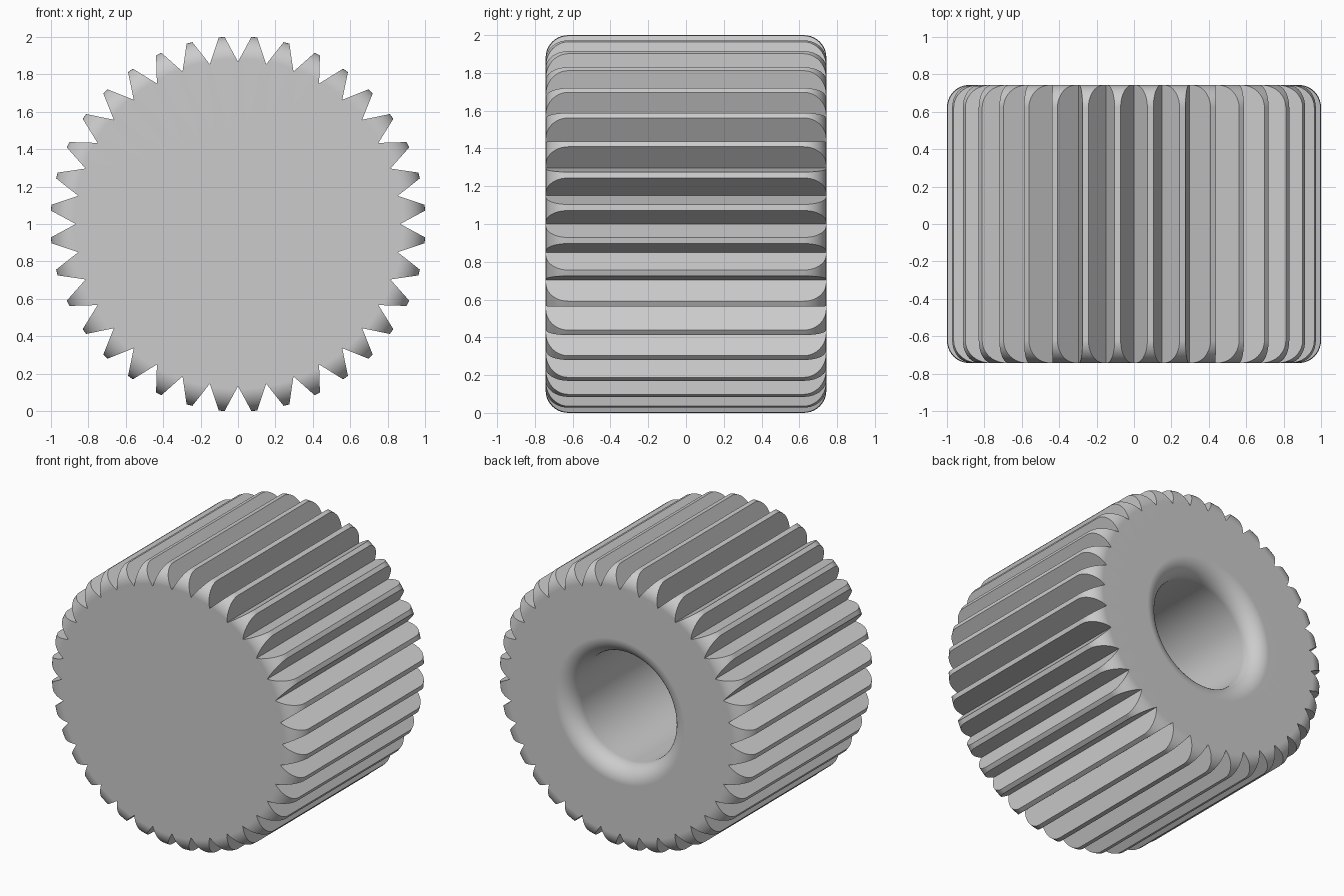
import bpy, bmesh
from math import sin, cos, pi, radians
from mathutils import Vector, Matrix

if "Cube" in bpy.data.objects:
    bpy.data.objects.remove(bpy.data.objects["Cube"], do_unlink=True)

TEETH = 36
HALF = 0.743          # half the length along y
TIP, VALLEY = 1.0026, 0.867
ROUND = 0.12          # outer edge rounding
BORE, LIP = 0.39, 0.12
BORE_DEPTH = 1.2

grey = bpy.data.materials.new("light_grey")
grey.use_nodes = True
grey.diffuse_color = (0.6, 0.6, 0.6, 1)
grey.node_tree.nodes["Principled BSDF"].inputs["Base Color"].default_value = (0.6, 0.6, 0.6, 1)


def make_object(name, bm):
    bmesh.ops.recalc_face_normals(bm, faces=bm.faces)
    mesh = bpy.data.meshes.new(name)
    bm.to_mesh(mesh)
    bm.free()
    mesh.materials.append(grey)
    obj = bpy.data.objects.new(name, mesh)
    obj.location.z = 1
    bpy.context.collection.objects.link(obj)
    return obj


def arc(r, y, radius, start, end, steps=10):
    angles = [radians(start + (end - start) * i / steps) for i in range(steps + 1)]
    return [(r + radius * cos(a), y + radius * sin(a)) for a in angles]


# Turned body: closed front, rounded rims, blind bore with a rounded lip at the back
profile = [(0, -HALF)]
profile += arc(TIP - ROUND, -HALF + ROUND, ROUND, -90, 0)
profile += arc(TIP - ROUND, HALF - ROUND, ROUND, 0, 90)
profile += arc(BORE + LIP, HALF - LIP, LIP, 90, 180)
profile += [(BORE, HALF - BORE_DEPTH), (0, HALF - BORE_DEPTH)]
bm = bmesh.new()
verts = [bm.verts.new((r, y, 0)) for r, y in profile]
edges = [bm.edges.new(pair) for pair in zip(verts, verts[1:])]
bmesh.ops.spin(bm, geom=verts + edges, cent=(0, 0, 0), axis=(0, 1, 0),
               angle=2 * pi, steps=TEETH * 4)
bmesh.ops.remove_doubles(bm, verts=bm.verts, dist=1e-4)
knob = make_object("ribbed_knob", bm)

# Toothed prism that cuts the V grooves
bm = bmesh.new()
pitch = 2 * pi / TEETH
valley = Vector((VALLEY * cos(pitch / 2), 0, VALLEY * sin(pitch / 2)))
tip = valley.lerp(Vector((TIP, 0, 0.0158)), 1.1)
outline = []
for i in range(TEETH):
    turn = Matrix.Rotation(-(i + 0.5) * pitch, 3, 'Y')
    lower_tip = Vector((tip.x, 0, -tip.z))
    outline += [turn @ p for p in (lower_tip, tip, valley)]
face = bm.faces.new([bm.verts.new(p + Vector((0, -1, 0))) for p in outline])
extruded = bmesh.ops.extrude_face_region(bm, geom=[face])["geom"]
bmesh.ops.translate(bm, vec=(0, 2, 0),
                    verts=[g for g in extruded if isinstance(g, bmesh.types.BMVert)])
cutter = make_object("tooth_cutter", bm)
cutter.hide_render = True

# Keep only the body inside the toothed outline
cut = knob.modifiers.new("teeth", 'BOOLEAN')
cut.operation = 'INTERSECT'
cut.solver = 'EXACT'
cut.object = cutter
bpy.ops.object.select_all(action='DESELECT')
bpy.context.view_layer.objects.active = knob
knob.select_set(True)
bpy.ops.object.modifier_apply(modifier=cut.name)
bpy.data.objects.remove(cutter, do_unlink=True)

# Smooth rims and bore, crisp tooth edges, flat end faces
bpy.ops.object.shade_smooth_by_angle(angle=radians(25))
weighted = knob.modifiers.new("even_shading", 'WEIGHTED_NORMAL')
weighted.keep_sharp = True
